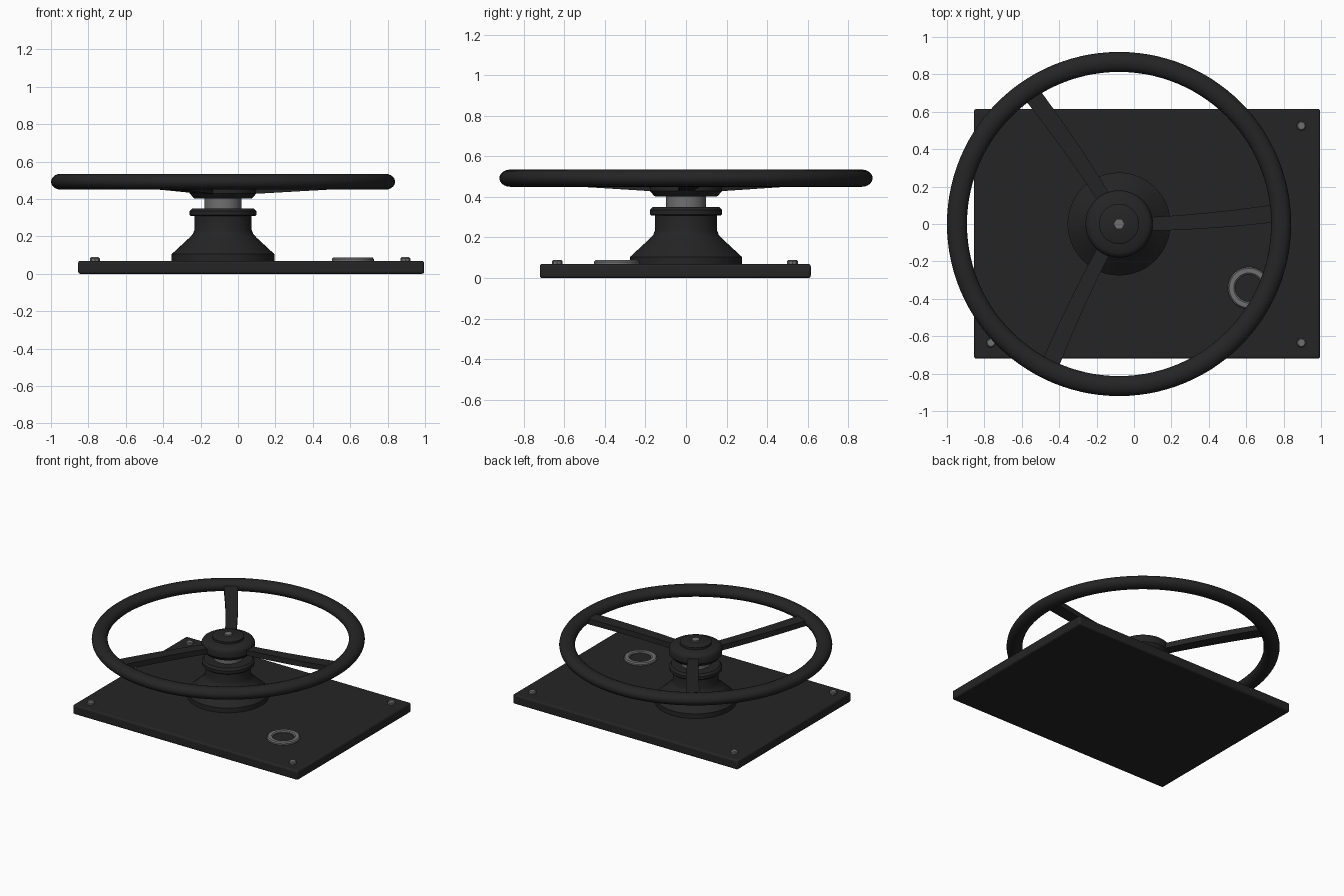
import bpy, bmesh, math
from mathutils import Matrix

if "Cube" in bpy.data.objects:
    bpy.data.objects.remove(bpy.data.objects["Cube"])

CX = -0.08  # steering axis x


def material(name, v):
    m = bpy.data.materials.new(name)
    m.diffuse_color = (v, v, v, 1)
    m.use_nodes = True
    m.node_tree.nodes["Principled BSDF"].inputs["Base Color"].default_value = m.diffuse_color
    return m


BLACK = material("black paint", 0.018)
STEEL = material("grey steel", 0.16)


def finish(name, bm, mat, bevel=0, smooth=True):
    bmesh.ops.recalc_face_normals(bm, faces=bm.faces)
    me = bpy.data.meshes.new(name)
    bm.to_mesh(me)
    bm.free()
    me.materials.append(mat)
    ob = bpy.data.objects.new(name, me)
    bpy.context.collection.objects.link(ob)
    if bevel:
        b = ob.modifiers.new("bevel", "BEVEL")
        b.width, b.segments = bevel, 3
    if smooth:
        bpy.ops.object.select_all(action="DESELECT")
        ob.select_set(True)
        bpy.context.view_layer.objects.active = ob
        bpy.ops.object.shade_smooth_by_angle(angle=math.radians(35))
    return ob


def lathe(name, profile, mat, x=CX, y=0, n=64, closed=False):
    """Turn an (r, z) profile round a vertical axis at x, y."""
    bm = bmesh.new()
    vs = [bm.verts.new((r, 0, z)) for r, z in profile]
    es = [bm.edges.new(p) for p in zip(vs, vs[1:])]
    if closed:
        es.append(bm.edges.new((vs[-1], vs[0])))
    bmesh.ops.spin(bm, geom=vs + es, cent=(0, 0, 0), axis=(0, 0, 1),
                   angle=2 * math.pi, steps=n)
    bmesh.ops.remove_doubles(bm, verts=bm.verts, dist=1e-4)
    bmesh.ops.translate(bm, verts=bm.verts, vec=(x, y, 0))
    return finish(name, bm, mat)


# Mounting plate
bm = bmesh.new()
bmesh.ops.create_cube(bm, size=1, matrix=Matrix.Translation((0.07, -0.0525, 0.035))
                      @ Matrix.Diagonal((1.85, 1.335, 0.07, 1)))
finish("mounting_plate", bm, BLACK, bevel=0.012)

# Flared column with its collar
lathe("column", [(0, 0.068), (0.275, 0.068), (0.275, 0.105), (0.18, 0.193), (0.162, 0.212),
                 (0.153, 0.235), (0.153, 0.308), (0.172, 0.308), (0.178, 0.314),
                 (0.178, 0.335), (0.165, 0.35), (0, 0.35)], BLACK)
lathe("shaft", [(0, 0.34), (0.098, 0.34), (0.098, 0.41), (0, 0.41)], STEEL)

# Wheel hub, raised boss and centre nut
lathe("hub", [(0, 0.402), (0.152, 0.402), (0.158, 0.406), (0.178, 0.43), (0.18, 0.47),
              (0.172, 0.487), (0.155, 0.497), (0.107, 0.503), (0.107, 0.518),
              (0.098, 0.523), (0, 0.523)], BLACK)
lathe("hub_nut", [(0, 0.51), (0.03, 0.51), (0.03, 0.533), (0, 0.533)], STEEL, n=6)

# Wheel rim with an oval section
lathe("wheel_rim", [(0.8665 + 0.0535 * math.cos(a), 0.4925 + 0.0425 * math.sin(a))
                    for a in (i * math.tau / 20 for i in range(20))],
      BLACK, n=112, closed=True)

# Three gently curved, rising spokes
for k in range(3):
    bm = bmesh.new()
    rows = []
    for i in range(11):
        t = i / 10
        r = 0.12 + 0.74 * t
        y, w = 0.06 * t ** 1.6, 0.036 + 0.012 * t
        z, h = 0.425 + 0.042 * t, 0.04
        rows.append([bm.verts.new((r, y + dy, z + dz)) for dy, dz in
                     ((-w, 0), (w, 0), (w, h), (-w, h))])
    for a, b in zip(rows, rows[1:]):
        for j in range(4):
            bm.faces.new((a[j], a[(j + 1) % 4], b[(j + 1) % 4], b[j]))
    bm.faces.new(rows[0])
    bm.faces.new(rows[-1])
    bmesh.ops.transform(bm, verts=bm.verts, matrix=Matrix.Translation((CX, 0, 0))
                        @ Matrix.Rotation(math.radians(120 * k), 4, "Z"))
    finish(f"spoke_{k + 1}", bm, BLACK)

# Corner bolts
for x in (-0.765, 0.895):
    for y in (-0.635, 0.525):
        lathe("corner_bolt", [(0, 0.06), (0.026, 0.06), (0.026, 0.083), (0.02, 0.089),
                              (0, 0.089)], STEEL, x, y, n=8)

# Lock ring with its dark core
lathe("lock_ring", [(0.073, 0.06), (0.112, 0.06), (0.112, 0.08), (0.105, 0.088),
                    (0.08, 0.088), (0.073, 0.082)], STEEL, 0.614, -0.342, closed=True)
lathe("lock_core", [(0, 0.06), (0.074, 0.06), (0.074, 0.076), (0, 0.076)],
      BLACK, 0.614, -0.342)
